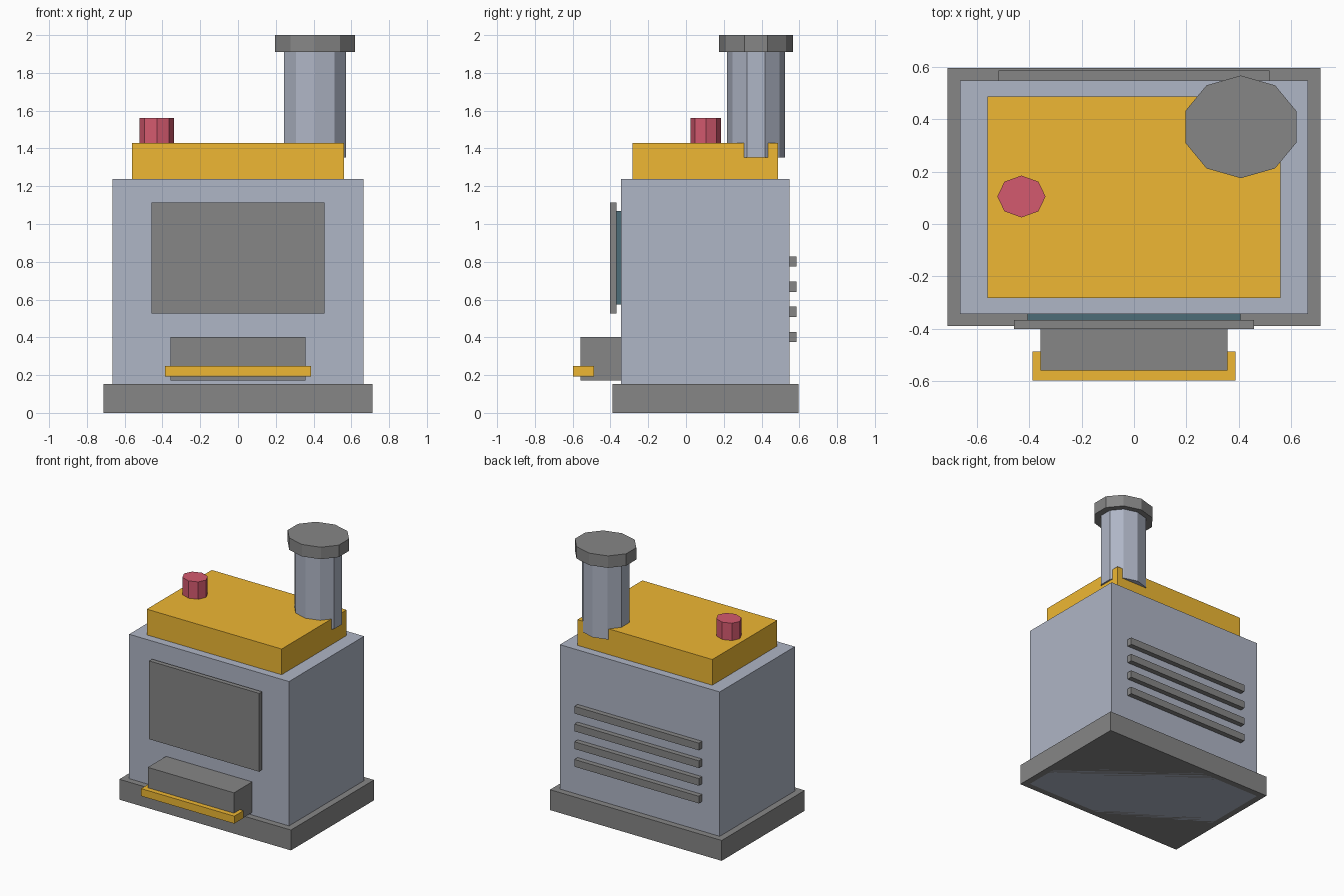
import bpy, bmesh
from math import sin, cos, pi

if "Cube" in bpy.data.objects:
    bpy.data.objects.remove(bpy.data.objects["Cube"])


def material(name, rgb):
    m = bpy.data.materials.new(name)
    m.diffuse_color = (*rgb, 1)
    m.use_nodes = True
    m.node_tree.nodes["Principled BSDF"].inputs["Base Color"].default_value = m.diffuse_color
    return m


steel = material("blue_grey_steel", (0.427, 0.465, 0.562))
yellow = material("yellow_paint", (0.86, 0.477, 0.033))
red = material("red_paint", (0.655, 0.102, 0.157))
teal = material("dark_teal", (0.072, 0.15, 0.187))
iron = material("dark_iron", (0.24, 0.24, 0.24))


def finish(name, bm, mat):
    bmesh.ops.recalc_face_normals(bm, faces=bm.faces)
    mesh = bpy.data.meshes.new(name)
    bm.to_mesh(mesh)
    bm.free()
    mesh.materials.append(mat)
    obj = bpy.data.objects.new(name, mesh)
    bpy.context.collection.objects.link(obj)
    return obj


def box(name, half_x, y, z, mat=iron):
    """Box centred on x = 0, given half width and y / z ranges."""
    bm = bmesh.new()
    bmesh.ops.create_cube(bm, size=1)
    for v in bm.verts:
        v.co = (2 * half_x * v.co.x, y[v.co.y > 0], z[v.co.z > 0])
    return finish(name, bm, mat)


def prism(name, sides, centre, radii, z, mat=iron):
    """Upright elliptical prism with a corner pointing to +y."""
    bm = bmesh.new()
    ring = []
    for i in range(sides):
        a = 2 * pi * i / sides
        ring.append(bm.verts.new((centre[0] + radii[0] * sin(a),
                                  centre[1] + radii[1] * cos(a), z[0])))
    face = bm.faces.new(ring)
    out = bmesh.ops.extrude_face_region(bm, geom=[face], use_keep_orig=True)
    for v in out["geom"]:
        if isinstance(v, bmesh.types.BMVert):
            v.co.z = z[1]
    return finish(name, bm, mat)


# Housing
box("base_plinth", 0.713, (-0.39, 0.595), (0, 0.153))
box("main_body", 0.664, (-0.343, 0.548), (0, 1.237), steel)
box("top_cover", 0.56, (-0.282, 0.488), (1.237, 1.43), yellow)

# Front door on its recessed backing
box("door_backing", 0.407, (-0.368, -0.33), (0.575, 1.07), teal)
box("door_panel", 0.458, (-0.402, -0.367), (0.527, 1.115))

# Front tray with its lip
box("tray", 0.358, (-0.559, -0.33), (0.172, 0.402))
box("tray_lip", 0.387, (-0.597, -0.488), (0.193, 0.249), yellow)

# Rear vent slats
for i in range(4):
    z = 0.375 + 0.133 * i
    box(f"vent_slat_{i + 1}", 0.517, (0.535, 0.586), (z, z + 0.054))

# Top fittings
prism("knob", 8, (-0.43, 0.105), (0.092, 0.08), (1.42, 1.56), red)
prism("chimney", 10, (0.408, 0.371), (0.173, 0.154), (1.352, 1.93), steel)
prism("chimney_cap", 10, (0.408, 0.371), (0.223, 0.196), (1.91, 2.0))
